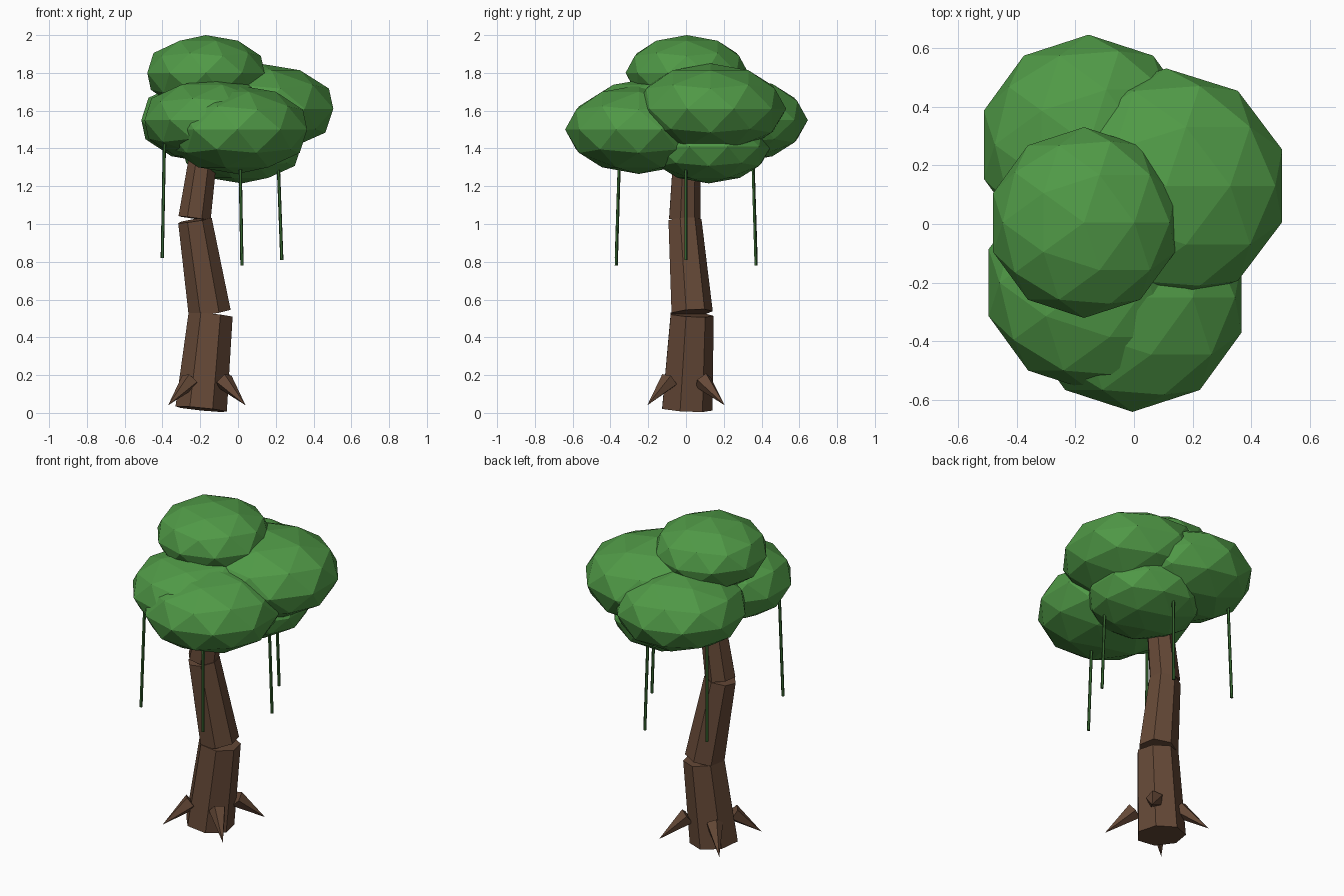
import bpy, bmesh
from mathutils import Vector, Matrix

if "Cube" in bpy.data.objects:
    bpy.data.objects.remove(bpy.data.objects["Cube"])


def material(name, color):
    m = bpy.data.materials.new(name)
    m.diffuse_color = (*color, 1)
    m.use_nodes = True
    m.node_tree.nodes["Principled BSDF"].inputs["Base Color"].default_value = m.diffuse_color
    return m


BARK = material("bark brown", (0.130, 0.066, 0.038))
LEAF = material("leaf green", (0.080, 0.320, 0.062))
VINE = material("vine dark green", (0.035, 0.125, 0.027))


def finish(bm, name, mat):
    me = bpy.data.meshes.new(name)
    bm.to_mesh(me)
    bm.free()
    me.materials.append(mat)
    ob = bpy.data.objects.new(name, me)
    bpy.context.collection.objects.link(ob)
    return ob


def taper(name, a, b, r1, r2, sides, mat):
    """Flat-sided cone or cylinder running from point a to point b."""
    a, b = Vector(a), Vector(b)
    d = b - a
    turn = Vector((0, 0, 1)).rotation_difference(d).to_matrix().to_4x4()
    bm = bmesh.new()
    bmesh.ops.create_cone(bm, cap_ends=True, segments=sides, radius1=r1, radius2=r2,
                          depth=d.length, matrix=Matrix.Translation((a + b) / 2) @ turn)
    return finish(bm, name, mat)


def leaf_clump(name, center, radii):
    """Squashed faceted ball."""
    bm = bmesh.new()
    bmesh.ops.create_icosphere(bm, subdivisions=2, radius=1,
                               matrix=Matrix.Translation(center) @ Matrix.Diagonal((*radii, 1)))
    return finish(bm, name, LEAF)


# Crooked trunk in three leaning segments
taper("trunk_lower", (-0.195, 0.0, 0.02), (-0.145, 0.027, 0.52), 0.14, 0.12, 7, BARK)
taper("trunk_middle", (-0.15, 0.027, 0.53), (-0.228, -0.01, 1.02), 0.115, 0.092, 7, BARK)
taper("trunk_upper", (-0.23, -0.01, 1.03), (-0.165, 0.005, 1.50), 0.088, 0.07, 7, BARK)

# Four pointed roots on the diagonals
for sx in (-1, 1):
    for sy in (-1, 1):
        taper("root", (-0.165 + sx * 0.09, sy * 0.09, 0.17),
              (-0.165 + sx * 0.205, sy * 0.205, 0.04), 0.05, 0.0, 5, BARK)

# Leaf clumps
leaf_clump("leaves_top", (-0.17, 0.005, 1.80), (0.326, 0.325, 0.20))
leaf_clump("leaves_right", (0.11, 0.13, 1.61), (0.415, 0.40, 0.24))
leaf_clump("leaves_back_left", (-0.155, 0.27, 1.55), (0.375, 0.375, 0.225))
leaf_clump("leaves_front_right", (-0.005, -0.25, 1.50), (0.39, 0.39, 0.235))
leaf_clump("leaves_front_left", (-0.143, -0.20, 1.55), (0.37, 0.37, 0.22))
leaf_clump("leaves_bottom", (0.02, 0.12, 1.41), (0.33, 0.33, 0.195))

# Hanging vines, splayed slightly outward
for x, y, z, dx in ((0.22, 0, 0.81, 0.012), (0.015, 0.36, 0.78, 0.006),
                    (0.015, -0.36, 0.78, 0.006), (-0.395, 0.36, 0.82, -0.006),
                    (-0.395, -0.36, 0.82, -0.006)):
    dy = 0.01 * ((y > 0) - (y < 0))
    taper("vine", (x + dx, y + dy, z), (x - dx, y - dy, 1.46), 0.009, 0.009, 5, VINE)
